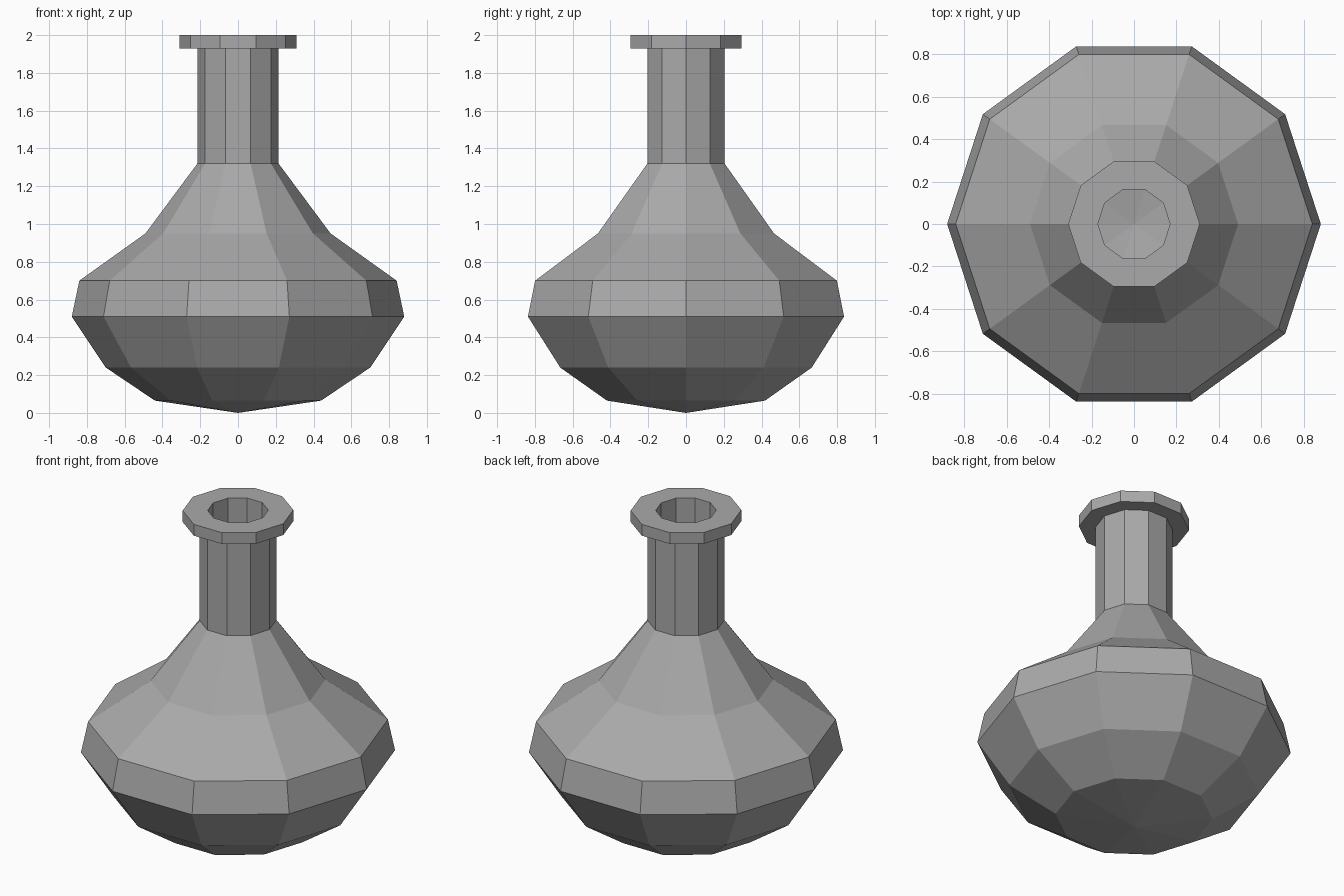
import bpy
import bmesh
from math import tau
from mathutils import Vector

SIDES = 10

cube = bpy.data.objects.get("Cube")
if cube:
    bpy.data.objects.remove(cube, do_unlink=True)

# Single grey material
grey = bpy.data.materials.new("grey")
grey.use_nodes = True
colour = (0.4, 0.4, 0.4, 1)
grey.diffuse_color = colour
grey.node_tree.nodes["Principled BSDF"].inputs["Base Color"].default_value = colour


def lathe(name, profile):
    """Revolve a (radius, height) profile around z into a flat-faced object."""
    bm = bmesh.new()
    verts = [bm.verts.new((r, 0, z)) for r, z in profile]
    edges = [bm.edges.new(pair) for pair in zip(verts, verts[1:])]
    bmesh.ops.spin(bm, geom=verts + edges, cent=Vector(), axis=(0, 0, 1),
                   angle=tau, steps=SIDES)
    bmesh.ops.remove_doubles(bm, verts=bm.verts, dist=0.0005)
    bmesh.ops.recalc_face_normals(bm, faces=bm.faces)
    mesh = bpy.data.meshes.new(name)
    bm.to_mesh(mesh)
    bm.free()
    mesh.materials.append(grey)
    obj = bpy.data.objects.new(name, mesh)
    bpy.context.collection.objects.link(obj)
    return obj


# Outer wall: base point, belly, shoulder, neck and lip
outer = [(0, 0), (0.44, 0.065), (0.70, 0.24), (0.88, 0.51), (0.84, 0.70),
         (0.49, 0.95), (0.215, 1.32), (0.215, 1.93), (0.31, 1.93), (0.31, 2.0)]

# Inner wall: mouth down to the hollow floor
inner = [(0.17, 2.0), (0.17, 1.31), (0.455, 0.92), (0.80, 0.67),
         (0.83, 0.52), (0.67, 0.27), (0.42, 0.105), (0, 0.045)]

lathe("flask", outer + inner)
